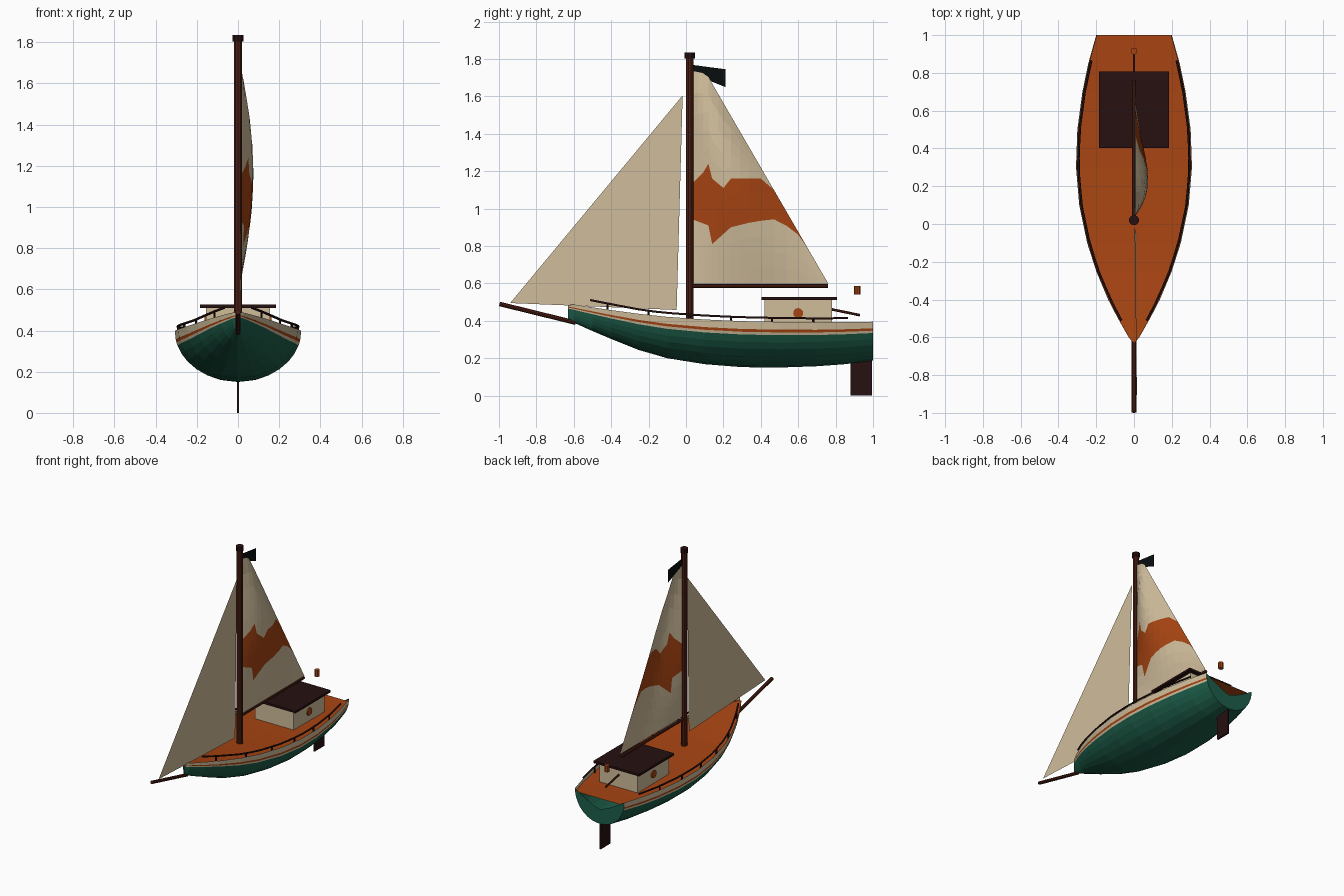
import bpy, bmesh, math
from mathutils import Vector

if "Cube" in bpy.data.objects:
    bpy.data.objects.remove(bpy.data.objects["Cube"])


def mat(name, r, g, b):
    m = bpy.data.materials.new(name)
    m.diffuse_color = (r, g, b, 1)
    m.use_nodes = True
    m.node_tree.nodes["Principled BSDF"].inputs["Base Color"].default_value = m.diffuse_color
    return m


GREEN = mat("hull green", 0.012, 0.112, 0.067)
CREAM = mat("cream", 0.63, 0.51, 0.33)
ORANGE = mat("orange", 0.39, 0.058, 0.006)
BROWN = mat("wood brown", 0.072, 0.013, 0.006)
DARK = mat("dark wood", 0.02, 0.005, 0.005)
BLACK = mat("flag black", 0.003, 0.004, 0.004)


def make(name, bm, *mats):
    me = bpy.data.meshes.new(name)
    bm.to_mesh(me)
    bm.free()
    for m in mats:
        me.materials.append(m)
    ob = bpy.data.objects.new(name, me)
    bpy.context.collection.objects.link(ob)
    return ob


def grid(name, rows, mats, rule=lambda i, j: 0, recalc=False):
    """Surface through equal-length rows of points; rule gives the material."""
    bm = bmesh.new()
    vs = [[bm.verts.new(p) for p in row] for row in rows]
    for i in range(len(rows) - 1):
        for j in range(len(rows[0]) - 1):
            f = bm.faces.new((vs[i][j], vs[i + 1][j], vs[i + 1][j + 1], vs[i][j + 1]))
            f.material_index = rule(i, j)
    bmesh.ops.remove_doubles(bm, verts=bm.verts, dist=0.0004)
    if recalc:
        bmesh.ops.recalc_face_normals(bm, faces=bm.faces)
    return make(name, bm, *mats)


def rod(name, a, b, r, m, n=10):
    a, b = Vector(a), Vector(b)
    bm = bmesh.new()
    bmesh.ops.create_cone(bm, cap_ends=True, segments=n, radius1=r, radius2=r, depth=(b - a).length)
    ob = make(name, bm, m)
    ob.location = (a + b) / 2
    ob.rotation_mode = 'QUATERNION'
    ob.rotation_quaternion = (b - a).to_track_quat('Z', 'Y')
    return ob


def box(name, lo, hi, m):
    bm = bmesh.new()
    bmesh.ops.create_cube(bm, size=1)
    for v in bm.verts:
        v.co = [(l + h) / 2 + c * (h - l) for l, h, c in zip(lo, hi, v.co)]
    return make(name, bm, m)


def lerp(xs, ys, x):
    for i in range(len(xs) - 1):
        if x <= xs[i + 1]:
            t = (x - xs[i]) / (xs[i + 1] - xs[i])
            return ys[i] + t * (ys[i + 1] - ys[i])
    return ys[-1]


# hull lines: station, half width, sheer height, keel height
Y = [-.63, -.6, -.5, -.4, -.25, -.1, .1, .3, .5, .7, .85, 1]
W = [.003, .028, .085, .137, .2, .248, .29, .307, .3, .273, .242, .2]
S = [.49, .487, .472, .457, .437, .421, .407, .398, .394, .392, .393, .395]
K = [.405, .39, .345, .303, .243, .2, .168, .152, .15, .157, .168, .187]
D = [0, .17, .23, .29, .45, .6, .75, .87, .96, 1]   # depth fractions down the side


def section(y, w, s, k):
    half = [(w * math.sqrt(1 - d * d), y, s - d * (s - k)) for d in D]
    return half + [(-x, yy, z) for x, yy, z in reversed(half[:-1])]


last = 2 * len(D) - 3


def hull_colour(i, j):
    j = min(j, last - j)
    return 2 if j == 1 else 1 if j < 3 else 0


rows = [section(*p) for p in zip(Y, W, S, K)]
grid("hull", rows, (GREEN, CREAM, ORANGE), hull_colour, True)

# transom with a dipped top edge
stern = rows[-1]
dip = [(x, y, max(z, .295 + .1 * (abs(x) / .2) ** 1.3)) for x, y, z in stern]
grid("transom", [stern, dip], (GREEN,))

# deck
grid("deck", [[(-w * .985, y, s - .022), (w * .985, y, s - .022)] for y, w, s in zip(Y, W, S)], (ORANGE,))

# rails and their posts
def rail_point(y, side):
    z = lerp(Y, S, y) + .021 + .016 * min(1, max(0, (-.2 - y) / .3))
    return Vector((side * (lerp(Y, W, y) - .012), y, z))


for side, word in ((1, "right"), (-1, "left")):
    cu = bpy.data.curves.new(word + "_rail", 'CURVE')
    cu.dimensions = '3D'
    cu.bevel_depth = .006
    cu.bevel_resolution = 1
    cu.use_fill_caps = True
    sp = cu.splines.new('POLY')
    n = 16
    sp.points.add(n)
    for i in range(n + 1):
        sp.points[i].co = (*rail_point(-.51 + 1.375 * i / n, side), 1)
    cu.materials.append(DARK)
    bpy.context.collection.objects.link(bpy.data.objects.new(word + "_rail", cu))
    for i in range(6):
        p = rail_point(-.42 + .22 * i, side)
        rod(word + "_rail_post", p - Vector((0, 0, .045)), p, .006, DARK, 6)

# spars
rod("mast", (0, .02, .37), (0, .02, 1.81), .021, BROWN)
rod("mast_cap", (0, .02, 1.803), (0, .02, 1.835), .027, DARK)
rod("boom", (0, .03, .587), (0, .76, .587), .011, BROWN, 8)
rod("bowsprit", (0, -.997, .49), (0, -.59, .39), .012, BROWN, 8)

# mainsail: columns split at the edges of the orange patch
COLS = [.04, .065, .09, .12, .14, .17, .2, .24, .29, .34, .4, .47, .54, .6, .65, .7, .76]
PT_Y, PT_Z = [.04, .09, .12, .14, .2, .24, .4, .47, .8], [1.14, 1.19, 1.24, 1.16, 1.11, 1.16, 1.16, 1.12, 1.1]
PB_Y, PB_Z = [.04, .12, .14, .24, .36, .49, .6, .8], [.94, .91, .81, .9, .93, .945, .86, .8]


def leech(y):
    return 1.735 - max(0, y - .04) * .2 if y <= .11 else 1.72 - (y - .11) * 1.723


def billow(y, z):
    v = min(1, max(0, (z - .6) / 1.13))
    u = (y - .04) / (.07 + .65 * (1 - v))
    return .006 + .069 * math.sin(math.pi * v) * math.sin(math.pi * min(1, max(0, u)))


def column(y):
    top = leech(y)
    b = min(lerp(PB_Y, PB_Z, y), top)
    t = max(b, min(lerp(PT_Y, PT_Z, y), top))
    zs = [.6 + (b - .6) * i / 4 for i in range(4)]
    zs += [b + (t - b) * i / 3 for i in range(3)]
    zs += [t + (top - t) * i / 5 for i in range(6)]
    return [(billow(y, z), y, z) for z in zs]


grid("mainsail", [column(y) for y in COLS], (CREAM, ORANGE), lambda i, j: 1 if 4 <= j < 7 else 0)


def plate(name, pts, m):
    bm = bmesh.new()
    bm.faces.new([bm.verts.new(p) for p in pts])
    return make(name, bm, m)


# foresail and flag
plate("foresail", [(.015, -.94, .495), (.012, -.05, .458), (.003, -.018, 1.605)], CREAM)
plate("flag", [(0, .035, 1.768), (0, .035, 1.72), (0, .21, 1.65), (0, .21, 1.745)], BLACK)

# cabin with portholes
box("cabin", (-.155, .42, .37), (.155, .78, .512), CREAM)
box("cabin_roof", (-.185, .403, .51), (.185, .808, .526), DARK)
for side, word in ((1, "right"), (-1, "left")):
    rod(word + "_porthole", (side * .15, .6, .441), (side * .163, .6, .441), .027, ORANGE, 12)

# steering gear and stern lantern
rod("tiller", (0, .77, .463), (0, .93, .43), .007, BROWN, 6)
box("rudder", (-.006, .88, 0), (.006, .995, .2), DARK)
rod("stern_lantern", (0, .915, .54), (0, .915, .586), .018, ORANGE, 8)
